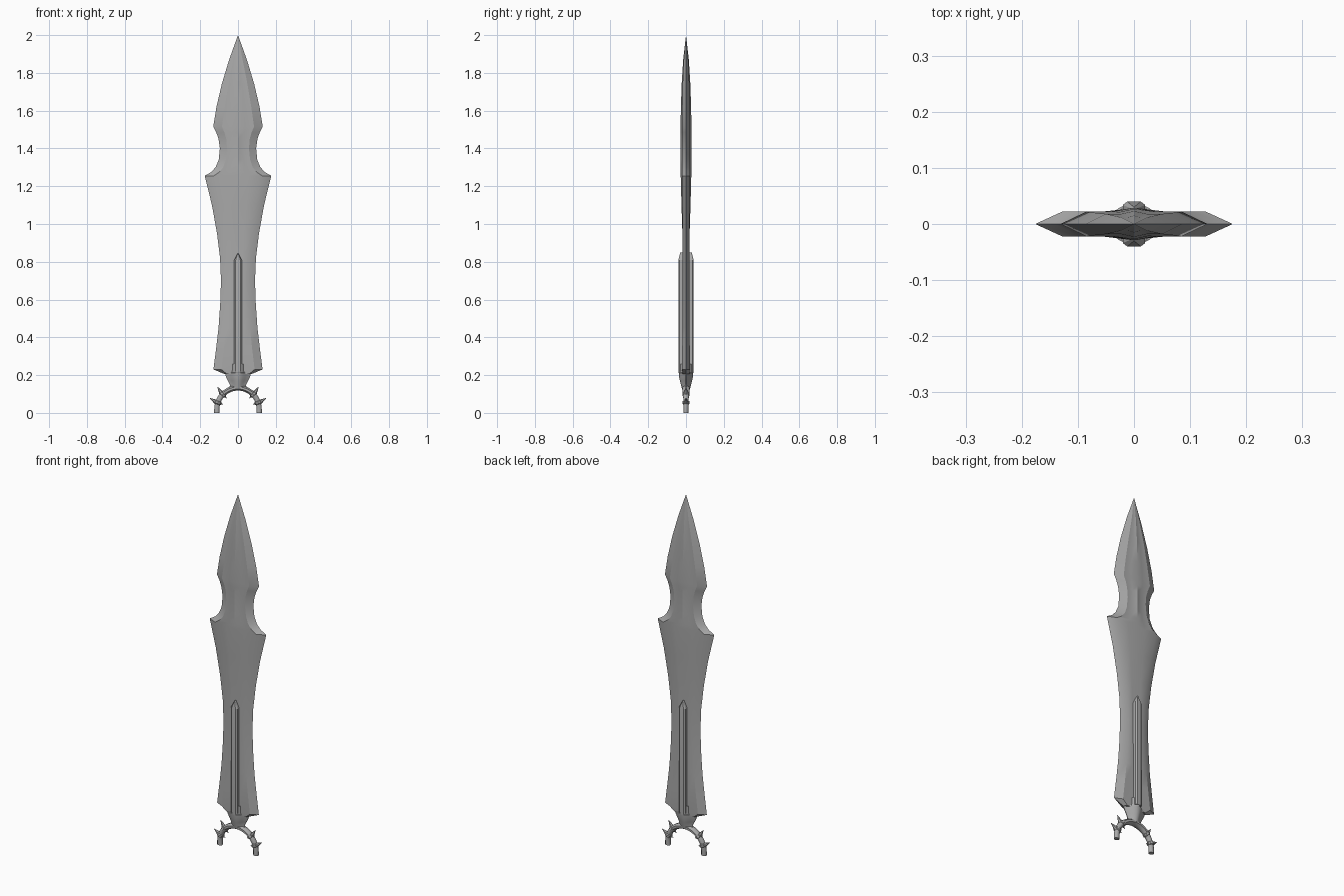
import bpy, bmesh, math
from mathutils import Vector

if "Cube" in bpy.data.objects:
    bpy.data.objects.remove(bpy.data.objects["Cube"])

steel = bpy.data.materials.new("grey steel")
steel.use_nodes = True
COLOUR = (0.40, 0.40, 0.40, 1)
steel.diffuse_color = COLOUR
steel.node_tree.nodes["Principled BSDF"].inputs["Base Color"].default_value = COLOUR


def loft(name, rings, angle=25):
    """Skin a list of equal-length closed rings and cap both ends."""
    bm = bmesh.new()
    loops = [[bm.verts.new(p) for p in ring] for ring in rings]
    n = len(loops[0])
    for a, b in zip(loops, loops[1:]):
        for i in range(n):
            j = (i + 1) % n
            bm.faces.new((a[i], a[j], b[j], b[i]))
    bm.faces.new(loops[0])
    bm.faces.new(loops[-1])
    bmesh.ops.remove_doubles(bm, verts=bm.verts, dist=1e-5)
    bmesh.ops.dissolve_degenerate(bm, dist=1e-5, edges=bm.edges)
    bmesh.ops.recalc_face_normals(bm, faces=bm.faces)
    mesh = bpy.data.meshes.new(name)
    bm.to_mesh(mesh)
    bm.free()
    mesh.materials.append(steel)
    obj = bpy.data.objects.new(name, mesh)
    bpy.context.collection.objects.link(obj)
    bpy.ops.object.select_all(action='DESELECT')
    obj.select_set(True)
    bpy.context.view_layer.objects.active = obj
    bpy.ops.object.shade_smooth_by_angle(angle=math.radians(angle))
    return obj


def four_way(quarter, z):
    """Mirror a quarter section, from (x, 0) round to (0, y), into a full ring."""
    half = quarter + [(-x, y) for x, y in quarter[-2::-1]]
    return [(x, y, z) for x, y in half + [(x, -y) for x, y in half[-2:0:-1]]]


# Blade: height, edge half width, bevel half width, face depth, ridge depth
blade_rows = [
    (0.205, 0.070, 0.058, 0.018, 0.020), (0.230, 0.130, 0.088, 0.020, 0.020),
    (0.340, 0.116, 0.075, 0.020, 0.020), (0.450, 0.103, 0.063, 0.019, 0.019),
    (0.580, 0.094, 0.053, 0.018, 0.018), (0.700, 0.090, 0.050, 0.018, 0.018),
    (0.820, 0.095, 0.055, 0.018, 0.018), (0.950, 0.111, 0.068, 0.018, 0.019),
    (1.100, 0.138, 0.092, 0.020, 0.024), (1.255, 0.176, 0.128, 0.022, 0.028),
    (1.275, 0.142, 0.098, 0.022, 0.029), (1.300, 0.119, 0.078, 0.022, 0.029),
    (1.340, 0.102, 0.064, 0.021, 0.029), (1.400, 0.096, 0.058, 0.021, 0.029),
    (1.450, 0.103, 0.062, 0.021, 0.029), (1.485, 0.115, 0.072, 0.022, 0.029),
    (1.515, 0.131, 0.085, 0.022, 0.029), (1.620, 0.114, 0.070, 0.020, 0.027),
    (1.740, 0.086, 0.050, 0.018, 0.023), (1.870, 0.047, 0.024, 0.012, 0.015),
    (2.000, 0.000, 0.000, 0.000, 0.000),
]
loft("blade", [four_way([(w, 0), (b, t), (b * 0.45, t), (0, r)], z)
               for z, w, b, t, r in blade_rows])

# Raised spine running up the lower blade on both faces
spine_rows = [(0.22, 0.020, 0.040), (0.81, 0.020, 0.040), (0.85, 0.0, 0.030)]
loft("spine", [four_way([(w, 0), (w, d * 0.85), (w * 0.6, d), (0, d)], z)
               for z, w, d in spine_rows])


# Guard collar and neck, with a lens-shaped section
def lens(w, d, z, steps=5):
    pts = [(w, 0)]
    for i in range(steps + 1):
        x = w * (1 - i / steps)
        pts.append((x, d * (0.5 + 0.5 * math.cos(math.pi * x / w * 0.85))))
    return four_way(pts, z)


guard_rows = [(0.13, 0.045, 0.022), (0.15, 0.043, 0.027), (0.17, 0.053, 0.032),
              (0.19, 0.064, 0.036), (0.212, 0.068, 0.038), (0.213, 0.052, 0.039),
              (0.26, 0.052, 0.039)]
loft("guard_neck", [lens(w, d, z) for z, w, d in guard_rows])

# Crescent at the foot, thicker at the crown than at its ends
CENTRE, RADIUS = Vector((0, 0, 0.02)), 0.112


def arc_point(a):
    return CENTRE + RADIUS * Vector((math.sin(a), 0, math.cos(a)))


rings = []
for i in range(25):
    a = math.radians(-90 + 180 * i / 24)
    out = Vector((math.sin(a), 0, math.cos(a)))
    depth = 0.013 + 0.009 * math.cos(a) ** 2
    rings.append([arc_point(a) + out * 0.015 * math.cos(t)
                  + Vector((0, depth * math.sin(t), 0))
                  for t in [math.tau * (k + 0.5) / 8 for k in range(8)]])
# Straight ends reaching the ground
rings.insert(0, [p - Vector((0, 0, 0.02)) for p in rings[0]])
rings.append([p - Vector((0, 0, 0.02)) for p in rings[-1]])
loft("crescent", rings, 50)


# Spikes standing out from raised bands on the crescent
def spike(name, base, direction, length, radius):
    direction = direction.normalized()
    side, depth = direction.cross(Vector((0, 1, 0))), Vector((0, 1, 0))
    ring = [base + radius * (side * math.cos(t) + depth * math.sin(t))
            for t in [math.tau * k / 6 for k in range(6)]]
    loft(name, [ring, [base + direction * length] * 6])


for side, label in ((-1, "right"), (1, "left")):
    for number, degrees in enumerate((46, 72), 1):
        a = side * math.radians(degrees)
        out = Vector((math.sin(a), 0, math.cos(a)))
        along = Vector((math.cos(a), 0, -math.sin(a)))
        p = arc_point(a)
        band = [[p + along * s + r * (out * math.cos(t) + Vector((0, math.sin(t), 0)))
                 for t in [math.tau * k / 8 for k in range(8)]]
                for s, r in ((-0.010, 0.013), (-0.006, 0.019), (0.006, 0.019), (0.010, 0.013))]
        loft(f"{label}_band_{number}", band)
        spike(f"{label}_spike_{number}", p + out * 0.010, out + along * side * -0.25, 0.042, 0.013)
        spike(f"{label}_inner_spike_{number}", p - out * 0.010, -out, 0.020, 0.008)
